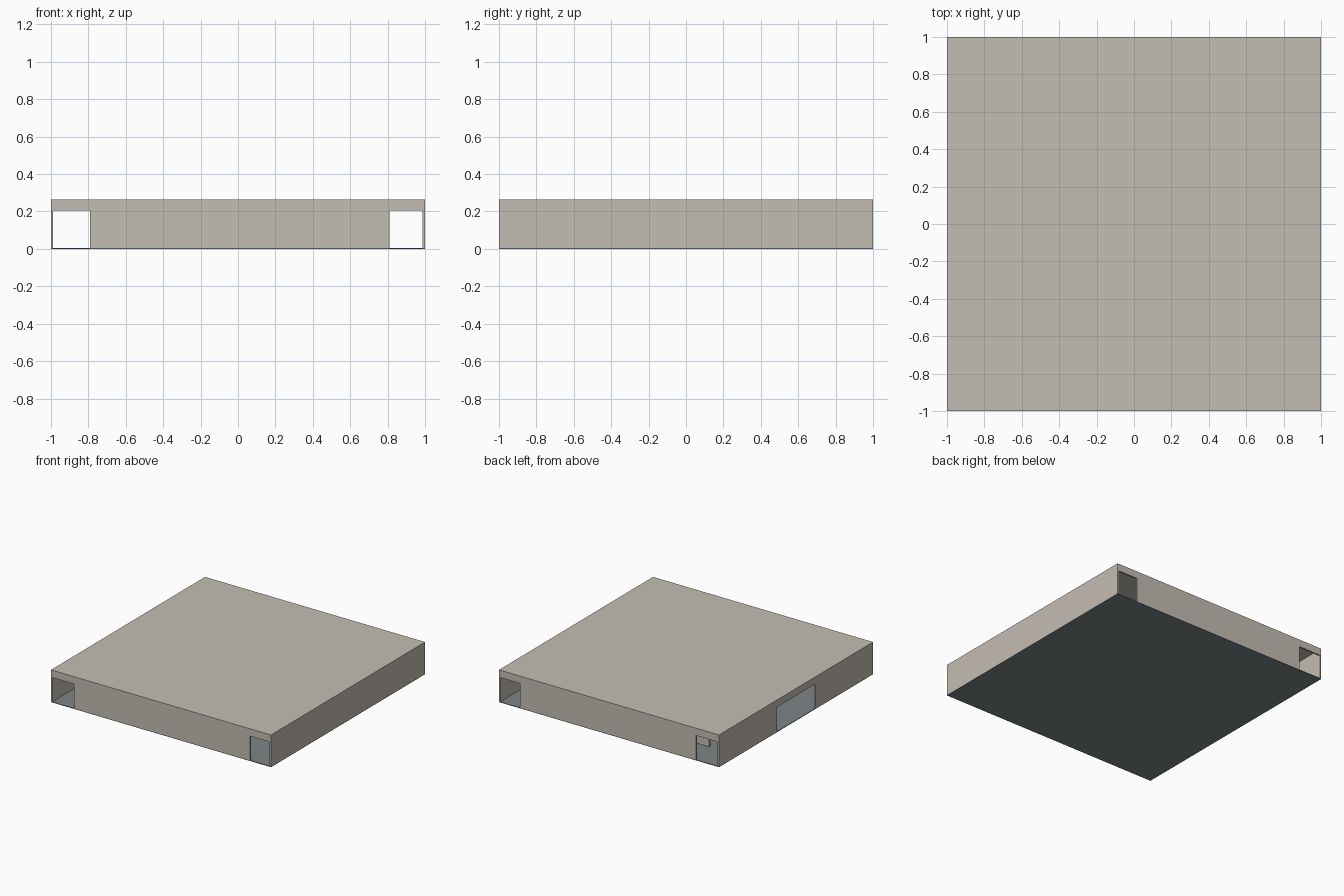
import bpy
import bmesh
from math import pi
from mathutils import Matrix, Vector

cube = bpy.data.objects.get("Cube")
if cube:
    bpy.data.objects.remove(cube, do_unlink=True)

HEIGHT = 0.265      # overall height
FLOOR = 0.005       # floor thickness
WALL = 0.012        # wall and roof thickness
HEAD = 0.205        # top of the openings


def material(name, colour):
    mat = bpy.data.materials.new(name)
    mat.use_nodes = True
    mat.diffuse_color = (*colour, 1)
    mat.node_tree.nodes["Principled BSDF"].inputs["Base Color"].default_value = (*colour, 1)
    return mat


def finish(name, bm, mat):
    bmesh.ops.recalc_face_normals(bm, faces=bm.faces)
    mesh = bpy.data.meshes.new(name)
    bm.to_mesh(mesh)
    bm.free()
    mesh.materials.append(mat)
    obj = bpy.data.objects.new(name, mesh)
    bpy.context.collection.objects.link(obj)
    return obj


def slab(name, low, high, mat):
    """Box between two opposite corners."""
    low, high = Vector(low), Vector(high)
    bm = bmesh.new()
    bmesh.ops.create_cube(bm, size=1)
    bmesh.ops.scale(bm, vec=high - low, verts=bm.verts)
    bmesh.ops.translate(bm, vec=(low + high) / 2, verts=bm.verts)
    return finish(name, bm, mat)


def wall(name, half, openings, place, mat):
    """Upright wall along x with doorways cut up from the floor."""
    top = HEIGHT - WALL
    outline = [(half, FLOOR), (half, top), (-half, top), (-half, FLOOR)]
    for a, b in openings:
        outline += [(a, FLOOR), (a, HEAD), (b, HEAD), (b, FLOOR)]
    bm = bmesh.new()
    face = bm.faces.new([bm.verts.new((x, 0, z)) for x, z in outline])
    extruded = bmesh.ops.extrude_face_region(bm, geom=[face])["geom"]
    moved = [v for v in extruded if isinstance(v, bmesh.types.BMVert)]
    bmesh.ops.translate(bm, vec=(0, WALL, 0), verts=moved)
    bmesh.ops.transform(bm, matrix=place, verts=bm.verts)
    return finish(name, bm, mat)


plaster = material("warm grey plaster", (0.55, 0.51, 0.45))
floor_grey = material("blue grey floor", (0.21, 0.24, 0.25))

# Floor and roof
slab("floor", (-1, -1, 0), (1, 1, FLOOR), floor_grey)
slab("roof", (-1, -1, HEIGHT - WALL), (1, 1, HEIGHT), plaster)

# Front and back walls with a doorway near each end
doors = [(-0.988, -0.79), (0.81, 0.986)]
wall("front_wall", 1, doors, Matrix.Translation((0, -1, 0)), plaster)
wall("back_wall", 1, doors, Matrix.Translation((0, 1 - WALL, 0)), plaster)

# Side walls, one with a wide central doorway
side = 1 - WALL
turn = Matrix.Rotation(pi / 2, 4, "Z")
wall("right_wall", side, [(-0.25, 0.25)], Matrix.Translation((-side, 0, 0)) @ turn, plaster)
wall("left_wall", side, [], Matrix.Translation((1, 0, 0)) @ turn, plaster)

# Inner partition behind the back wall
slab("inner_partition", (-0.74, 0.74, FLOOR), (0.5, 0.755, HEIGHT - WALL), plaster)
